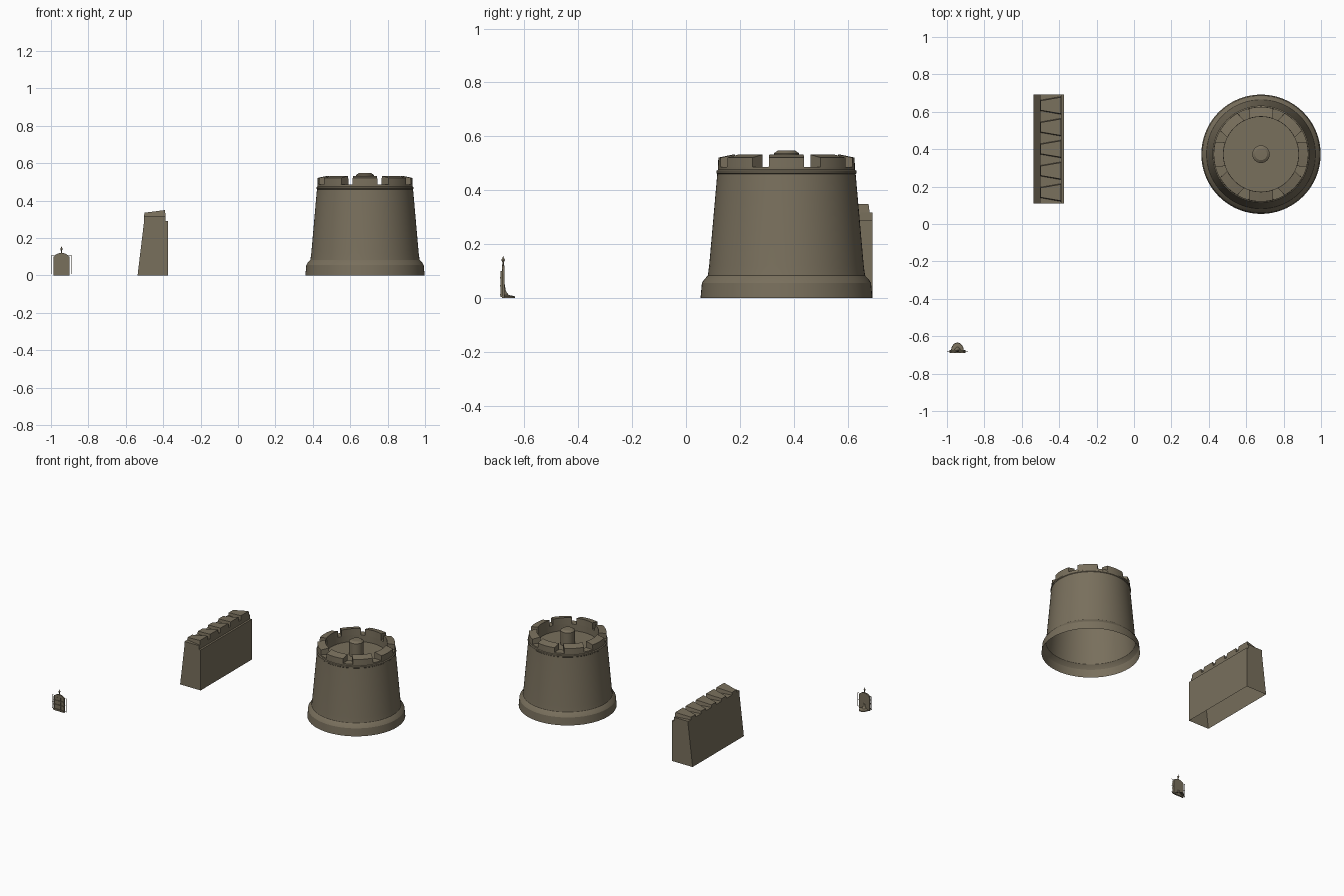
import bpy, bmesh, math
from mathutils import Vector

if "Cube" in bpy.data.objects:
    bpy.data.objects.remove(bpy.data.objects["Cube"])

stone = bpy.data.materials.new("brown_stone")
stone.diffuse_color = (0.19, 0.16, 0.108, 1)
stone.use_nodes = True
stone.node_tree.nodes["Principled BSDF"].inputs["Base Color"].default_value = stone.diffuse_color


def finish(bm, name, smooth=False):
    bmesh.ops.recalc_face_normals(bm, faces=bm.faces[:])
    me = bpy.data.meshes.new(name)
    bm.to_mesh(me)
    bm.free()
    ob = bpy.data.objects.new(name, me)
    bpy.context.collection.objects.link(ob)
    me.materials.append(stone)
    if smooth:
        bpy.ops.object.select_all(action='DESELECT')
        ob.select_set(True)
        bpy.context.view_layer.objects.active = ob
        bpy.ops.object.shade_smooth_by_angle(angle=math.radians(25))
    return ob


def lathe(name, profile, centre, steps=64, arc=2 * math.pi, start=0, scale=(1, 1)):
    """Spin (radius, z) points round a vertical axis; the underside stays open."""
    bm = bmesh.new()
    vs = [bm.verts.new((r, 0, z)) for r, z in profile]
    es = [bm.edges.new(p) for p in zip(vs, vs[1:])]
    full = arc > 6.28
    bmesh.ops.spin(bm, geom=vs + es, cent=(0, 0, 0), axis=(0, 0, 1), angle=arc,
                   steps=steps, use_merge=full)
    bmesh.ops.remove_doubles(bm, verts=bm.verts[:], dist=1e-5)
    for v in bm.verts:
        a, r = math.atan2(v.co.y, v.co.x) + start, math.hypot(v.co.x, v.co.y)
        v.co = Vector((centre[0] + r * math.cos(a) * scale[0],
                       centre[1] + r * math.sin(a) * scale[1], v.co.z))
    return finish(bm, name, True)


def loft(bm, a, b, caps=True):
    """Join two matching outlines with quads."""
    va, vb = [bm.verts.new(p) for p in a], [bm.verts.new(p) for p in b]
    n = len(va)
    for i in range(n):
        j = (i + 1) % n
        bm.faces.new((va[i], va[j], vb[j], vb[i]))
    if caps:
        bm.faces.new(va)
        bm.faces.new(vb)


def box(bm, x0, x1, y0, y1, z0, z1):
    q = [(x0, y0), (x1, y0), (x1, y1), (x0, y1)]
    loft(bm, [(x, y, z0) for x, y in q], [(x, y, z1) for x, y in q])


# ---- Round tower ----
TX, TY = 0.679, 0.373
lathe("tower_body", [(.319, 0), (.314, .055), (.306, .068), (.292, .083), (.287, .12),
                     (.257, .46), (.26, .463), (.26, .472), (.254, .476), (.254, .487),
                     (.2, .487), (.2, .44), (0, .44)], (TX, TY), 72)
lathe("tower_post", [(.047, .44), (.047, .537), (.032, .547), (0, .548)], (TX, TY), 24)

# eight merlons with splayed gaps, tops falling outward
bm = bmesh.new()
N = 6
for k in range(8):
    mid = k * math.pi / 4
    rows = []
    for i in range(N + 1):
        t = 2 * i / N - 1
        ao, ai = mid + t * math.radians(15), mid + t * math.radians(18.5)
        rows.append([bm.verts.new((TX + r * math.cos(a), TY + r * math.sin(a), z))
                     for r, a, z in ((.254, ao, .487), (.253, ao, .521),
                                     (.201, ai, .532), (.2, ai, .487))])
    for p, q in zip(rows, rows[1:]):
        for i in range(3):
            bm.faces.new((p[i], p[i + 1], q[i + 1], q[i]))
    bm.faces.new(rows[0])
    bm.faces.new(rows[-1])
finish(bm, "tower_merlons", True)

# ---- Straight wall, open underneath ----
Y0, Y1 = .11, .692
bm = bmesh.new()
loft(bm, [(-.537, Y0, 0), (-.374, Y0, 0), (-.374, Y1, 0), (-.537, Y1, 0)],
     [(-.502, Y0, .29), (-.374, Y0, .29), (-.374, Y1, .29), (-.502, Y1, .29)], False)
top = [v for v in bm.verts if v.co.z > .1]
bm.faces.new(top)
finish(bm, "wall_body")

bm = bmesh.new()
box(bm, -.502, -.388, Y0, Y1, .29, .318)
finish(bm, "wall_curb")

bm = bmesh.new()
pitch = (Y1 - Y0) / 5
for k in range(5):
    y = Y0 + pitch * (k + .5)
    outer, inner = .028, .048   # half lengths on each side of the wall
    loft(bm, [(-.502, y - outer, .318), (-.388, y - inner, .318),
              (-.388, y + inner, .318), (-.502, y + outer, .318)],
         [(-.5, y - outer + .003, .335), (-.39, y - inner + .004, .349),
          (-.39, y + inner - .004, .349), (-.5, y + outer - .003, .335)])
finish(bm, "wall_merlons")

# ---- Small arched gate ----
GX, GY = -.944, -.68
bm = bmesh.new()
W = .042


def arch(y, w, base, spring, rise):
    pts = [(GX - w, y, base), (GX + w, y, base)]
    return pts + [(GX + w * math.cos(a), y, spring + rise * math.sin(a))
                  for a in [math.pi * i / 12 for i in range(13)]]


loft(bm, arch(GY - .004, W, 0, .09, .03), arch(GY + .006, W, 0, .09, .03))
finish(bm, "gate_panel")

bm = bmesh.new()
for x in (-.039, -.013, .013, .039):       # raised upright bars
    box(bm, GX + x - .003, GX + x + .003, GY - .008, GY - .004, .004, .1)
for z in (.012, .045, .075):               # raised cross bars
    box(bm, GX - W, GX + W, GY - .01, GY - .004, z - .003, z + .003)
finish(bm, "gate_bars")

bm = bmesh.new()
for x in (-.999, -.888):                   # thin side rods
    box(bm, x - .001, x + .001, GY - .001, GY + .001, .008, .106)
for z in (.01, .055, .105):
    box(bm, -.999, -.888, GY - .001, GY + .001, z - .001, z + .001)
finish(bm, "gate_rods")

lathe("gate_finial", [(.004, .115), (.003, .132), (.007, .141), (.003, .148), (0, .157)],
      (GX, GY + .001), 10)
# flared foot behind the gate
lathe("gate_foot", [(.046, 0), (.044, .006), (.022, .011), (.011, .025), (.007, .05), (0, .06)],
      (GX, GY), 12, math.pi, 0, (.75, 1))
